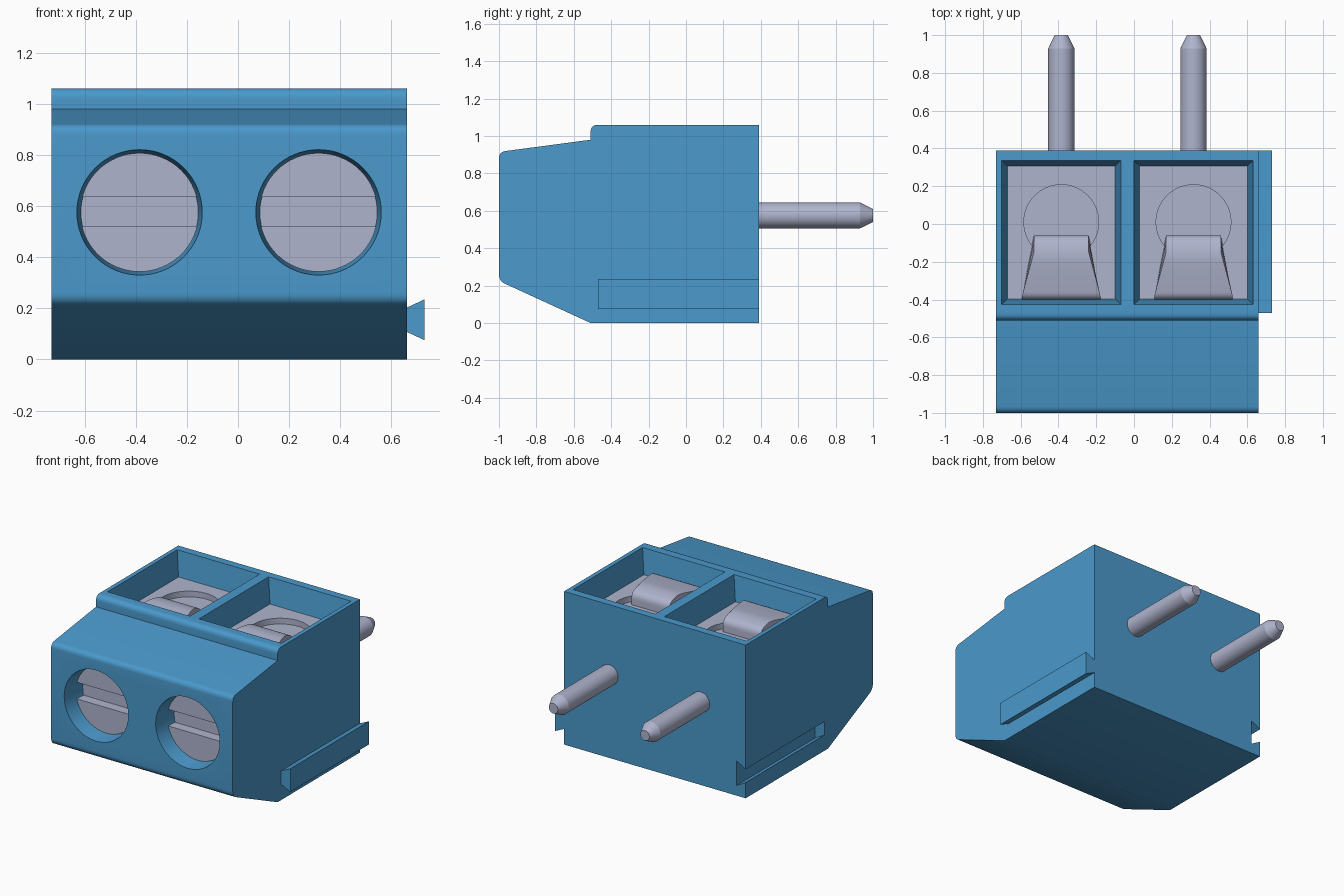
import bpy, bmesh, math
from mathutils import Vector, Matrix

if "Cube" in bpy.data.objects:
    bpy.data.objects.remove(bpy.data.objects["Cube"], do_unlink=True)


def material(name, rgb):
    m = bpy.data.materials.new(name)
    m.use_nodes = True
    m.diffuse_color = (*rgb, 1)
    m.node_tree.nodes["Principled BSDF"].inputs["Base Color"].default_value = (*rgb, 1)
    return m


BLUE = material("blue plastic", (0.069, 0.319, 0.604))
GREY = material("grey metal", (0.43, 0.456, 0.61))


def finish(name, bm, mat):
    bmesh.ops.recalc_face_normals(bm, faces=bm.faces)
    mesh = bpy.data.meshes.new(name)
    bm.to_mesh(mesh)
    bm.free()
    mesh.materials.append(mat)
    ob = bpy.data.objects.new(name, mesh)
    bpy.context.collection.objects.link(ob)
    return ob


def extrude(name, points, vector, mat):
    """Closed outline swept along a vector."""
    bm = bmesh.new()
    face = bm.faces.new([bm.verts.new(p) for p in points])
    out = bmesh.ops.extrude_face_region(bm, geom=[face])
    moved = [v for v in out["geom"] if isinstance(v, bmesh.types.BMVert)]
    bmesh.ops.translate(bm, verts=moved, vec=vector)
    return finish(name, bm, mat)


def box(name, lo, hi, mat):
    pts = [(lo[0], lo[1], lo[2]), (hi[0], lo[1], lo[2]),
           (hi[0], hi[1], lo[2]), (lo[0], hi[1], lo[2])]
    return extrude(name, pts, (0, 0, hi[2] - lo[2]), mat)


def cone(name, centre, r1, r2, depth, mat, along_y=True):
    """Cone or cylinder starting at centre and running along +y or +z."""
    bm = bmesh.new()
    bmesh.ops.create_cone(bm, cap_ends=True, segments=64, radius1=r1, radius2=r2, depth=depth,
                          matrix=Matrix.Translation((0, 0, depth / 2)))
    turn = Matrix.Rotation(-math.pi / 2 if along_y else 0, 4, 'X')
    bm.transform(Matrix.Translation(centre) @ turn)
    return finish(name, bm, mat)


def cut(ob, cutter):
    mod = ob.modifiers.new("cut", 'BOOLEAN')
    mod.operation, mod.solver, mod.object = 'DIFFERENCE', 'EXACT', cutter
    bpy.context.view_layer.objects.active = ob
    bpy.ops.object.modifier_apply(modifier=mod.name)
    bpy.data.objects.remove(cutter, do_unlink=True)


def smooth(ob):
    bpy.ops.object.select_all(action='DESELECT')
    ob.select_set(True)
    bpy.context.view_layer.objects.active = ob
    bpy.ops.object.shade_smooth_by_angle(angle=math.radians(25))


def rounded(corners, steps=6):
    """Outline from (y, z, radius) corners."""
    pts = []
    for i, (y, z, r) in enumerate(corners):
        p = Vector((y, z))
        if not r:
            pts.append(p)
            continue
        a = p + (Vector(corners[i - 1][:2]) - p).normalized() * r
        b = p + (Vector(corners[(i + 1) % len(corners)][:2]) - p).normalized() * r
        for k in range(steps + 1):
            t = k / steps
            pts.append(a * (1 - t) ** 2 + p * 2 * t * (1 - t) + b * t * t)
    return pts


LEFT, RIGHT, BACK, TOP, FLOOR = 0.66, -0.73, 0.39, 1.06, 0.89
CENTRES = (-0.385, 0.315)
AXIS_Z = 0.575

# Housing: side profile swept across the width
profile = rounded([(-0.51, 0, 0), (-1, 0.225, 0.035), (-1, 0.915, 0.035), (-0.51, 0.98, 0),
                   (-0.51, TOP, 0.04), (BACK, TOP, 0), (BACK, 0, 0)])
housing = extrude("housing", [(RIGHT, p.x, p.y) for p in profile], (LEFT - RIGHT, 0, 0), BLUE)

# Dovetail groove on one side, matching rib on the other
groove = [(-0.75, 0.12), (-0.66, 0.07), (-0.66, 0.24), (-0.75, 0.19)]
cut(housing, extrude("groove_cutter", [(x, -0.47, z) for x, z in groove], (0, 0.9, 0), BLUE))
rib = [(0.655, 0.11), (0.73, 0.075), (0.73, 0.235), (0.655, 0.20)]
extrude("dovetail_rib", [(x, -0.47, z) for x, z in rib], (0, BACK + 0.47, 0), BLUE)


def pocket_cutter(cx):
    """Wire pocket with slightly drafted walls."""
    bm = bmesh.new()
    bmesh.ops.create_cube(bm, size=2)
    for v in bm.verts:
        top = v.co.z > 0
        half_x, half_y = (0.317, 0.382) if top else (0.275, 0.343)
        v.co = (cx + v.co.x * half_x, -0.045 + v.co.y * half_y, TOP + 0.01 if top else 0.83)
    return finish("pocket_cutter", bm, BLUE)


for cx, side in zip(CENTRES, ("right", "left")):
    # Openings in the housing
    cut(housing, pocket_cutter(cx))
    cut(housing, cone("hole_cutter", (cx, -1.02, AXIS_Z), 0.247, 0.226, 0.24, BLUE))

    # Slotted screw head
    screw = cone(side + "_screw", (cx, -0.89, AXIS_Z), 0.232, 0.232, 0.2, GREY)
    cut(screw, box("slot_cutter", (cx - 0.3, -1, 0.52), (cx + 0.3, -0.82, 0.635), GREY))
    smooth(screw)

    # Clamp block with a round recess
    clamp = box(side + "_clamp_block", (cx - 0.29, -0.405, 0.78), (cx + 0.29, 0.315, FLOOR), GREY)
    cut(clamp, cone("recess_cutter", (cx, 0.01, FLOOR - 0.04), 0.198, 0.198, 0.1, GREY, False))
    smooth(clamp)

    # Arched wire guard, flared toward the front
    arch = rounded([(-0.40, 0.84, 0), (-0.40, 0.93, 0.04), (-0.15, 0.965, 0.06),
                    (-0.06, 0.93, 0.04), (-0.06, 0.84, 0)])
    guard = extrude(side + "_wire_guard", [(-1, p.x, p.y) for p in arch], (2, 0, 0), GREY)
    for v in guard.data.vertices:
        flare = min(max((-0.15 - v.co.y) / 0.23, 0), 1)
        v.co.x = cx + v.co.x * (0.145 + 0.062 * flare)
    smooth(guard)

    # Solder pin with chamfered tip
    pin = cone(side + "_pin", (cx, BACK - 0.03, AXIS_Z), 0.069, 0.069, 0.57, GREY)
    tip = cone(side + "_pin_tip", (cx, 0.93, AXIS_Z), 0.069, 0.035, 0.07, GREY)
    smooth(pin)
    smooth(tip)

smooth(housing)
